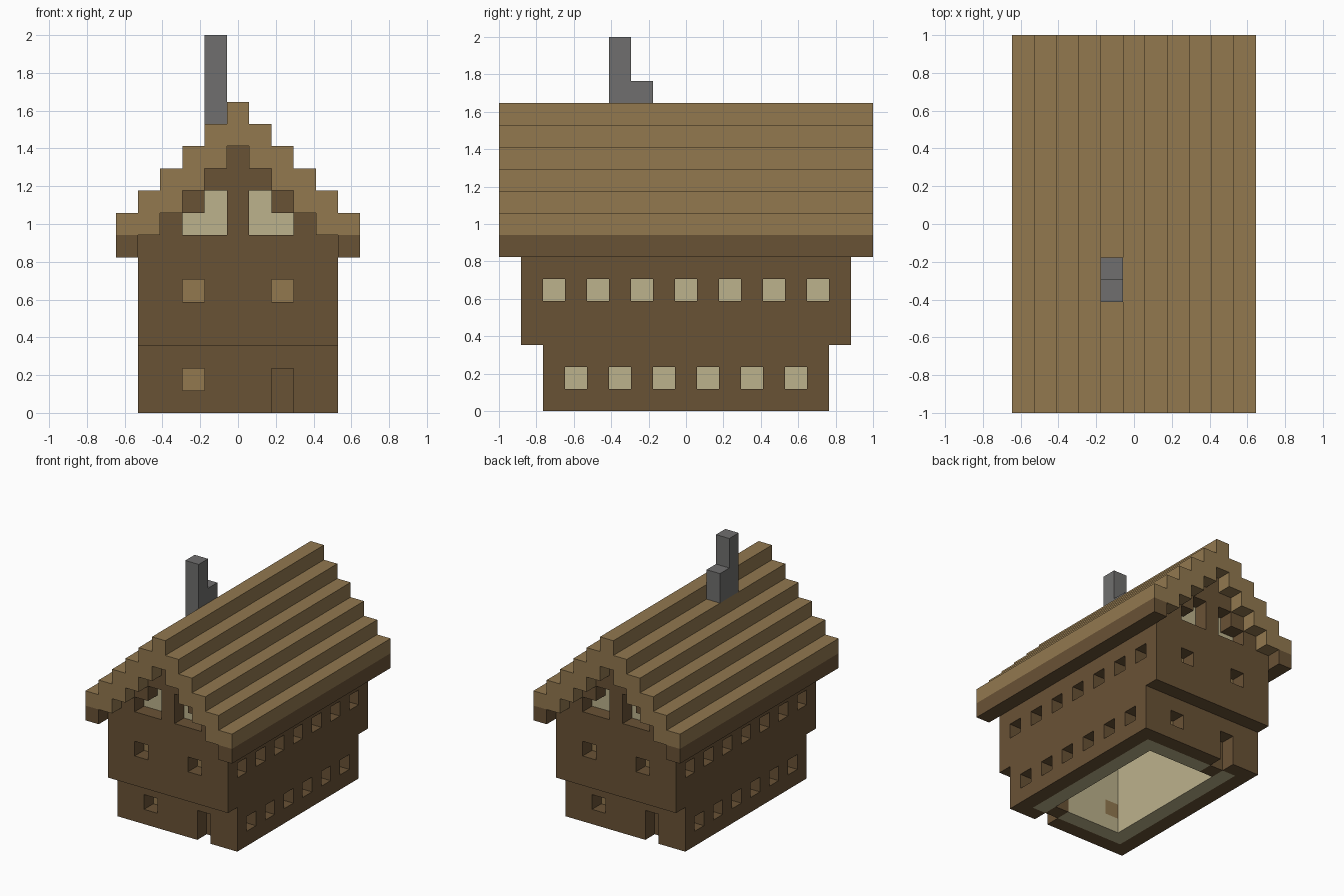
import bpy
import bmesh
from itertools import product
from mathutils import Vector

cube = bpy.data.objects.get("Cube")
if cube:
    bpy.data.objects.remove(cube, do_unlink=True)

NX, NY = 11, 17          # plan size in blocks
UNIT = 2 / 17            # one block


def material(name, rgb):
    m = bpy.data.materials.new(name)
    m.use_nodes = True
    m.diffuse_color = (*rgb, 1)
    bsdf = m.node_tree.nodes["Principled BSDF"]
    bsdf.inputs["Base Color"].default_value = (*rgb, 1)
    bsdf.inputs["Roughness"].default_value = 0.9
    return m


DARK = material("dark_wood", (0.141, 0.084, 0.036))
LIGHT = material("light_wood", (0.287, 0.188, 0.078))
CREAM = material("cream_plaster", (0.503, 0.445, 0.262))
GREY = material("grey_stone", (0.162, 0.159, 0.156))

grid = {}                # block -> part name
parts = {}               # part name -> material


def box(x0, x1, y0, y1, z0, z1):
    """Blocks in an inclusive index range."""
    return set(product(range(x0, x1 + 1), range(y0, y1 + 1), range(z0, z1 + 1)))


def turned(cells):
    """The blocks plus a copy turned half round the vertical axis."""
    return cells | {(NX - 1 - x, NY - 1 - y, z) for x, y, z in cells}


def put(name, mat, cells):
    parts[name] = mat
    for c in cells:
        grid[c] = name


def cut(cells):
    for c in cells:
        grid.pop(c, None)


# Outer walls, then the thick lining inside them, then the hollow room
put("lower_storey", DARK, box(1, 9, 2, 14, 0, 2))
put("upper_storey", DARK, box(1, 9, 1, 15, 3, 7))
put("wall_lining", CREAM, box(2, 8, 3, 13, 0, 2) | box(2, 8, 2, 14, 3, 7))

# Stepped roof, gable ends and attic filling
for x in range(NX):
    d = min(x, NX - 1 - x)
    if d:
        put("roof", LIGHT, box(x, x, 0, 16, 7 + d, 8 + d))
    else:
        put("roof", LIGHT, box(x, x, 0, 16, 8, 8))
        put("eaves_beams", DARK, box(x, x, 0, 16, 7, 7))
    if d > 1:
        put("attic_lining", CREAM, box(x, x, 2, 14, 8, 6 + d))
        put("gable_ends", DARK, turned(box(x, x, 1, 1, 8, 6 + d)))
    if d in (3, 4):
        cut(turned(box(x, x, 1, 1, 8, 5 + d)))

cut(box(3, 7, 4, 12, 0, 7))

# Rows of side windows
for y in range(2, 15, 2):
    cut(turned(box(9, 9, y, y, 5, 5)))
for y in range(3, 14, 2):
    cut(turned(box(9, 9, y, y, 1, 1)))

# End windows and doors: recess in the wall with a panel behind
upper = box(3, 3, 1, 1, 5, 5) | box(7, 7, 1, 1, 5, 5)
lower = box(3, 3, 2, 2, 1, 1)
door = box(7, 7, 2, 2, 0, 1)
for name, mat, hole in (("upper_window_panels", LIGHT, upper),
                        ("lower_window_panels", LIGHT, lower),
                        ("doors", DARK, door)):
    cut(turned(hole))
    put(name, mat, turned({(x, y + 1, z) for x, y, z in hole}))

# Chimney standing on the right roof slope
put("chimney", GREY, box(4, 4, 5, 5, 13, 16) | box(4, 4, 6, 6, 13, 14))


def build(name, mat):
    """Make the exposed faces of one part and merge the flat ones."""
    bm = bmesh.new()
    verts = {}
    origin = Vector((NX / 2, NY / 2, 0))

    def vert(p):
        key = tuple(p)
        if key not in verts:
            verts[key] = bm.verts.new((Vector(p) - origin) * UNIT)
        return verts[key]

    for c in [c for c, n in grid.items() if n == name]:
        for axis, side in product(range(3), (0, 1)):
            near = list(c)
            near[axis] += 2 * side - 1
            if tuple(near) in grid:
                continue
            u, v = (axis + 1) % 3, (axis + 2) % 3
            loop = []
            for a, b in ((0, 0), (1, 0), (1, 1), (0, 1)):
                p = list(c)
                p[axis] += side
                p[u] += a
                p[v] += b
                loop.append(vert(p))
            bm.faces.new(loop if side else loop[::-1])
    bmesh.ops.dissolve_limit(bm, angle_limit=0.01, verts=bm.verts[:], edges=bm.edges[:])
    mesh = bpy.data.meshes.new(name)
    bm.to_mesh(mesh)
    bm.free()
    mesh.materials.append(mat)
    bpy.context.collection.objects.link(bpy.data.objects.new(name, mesh))


for part, mat in parts.items():
    if part in grid.values():
        build(part, mat)
